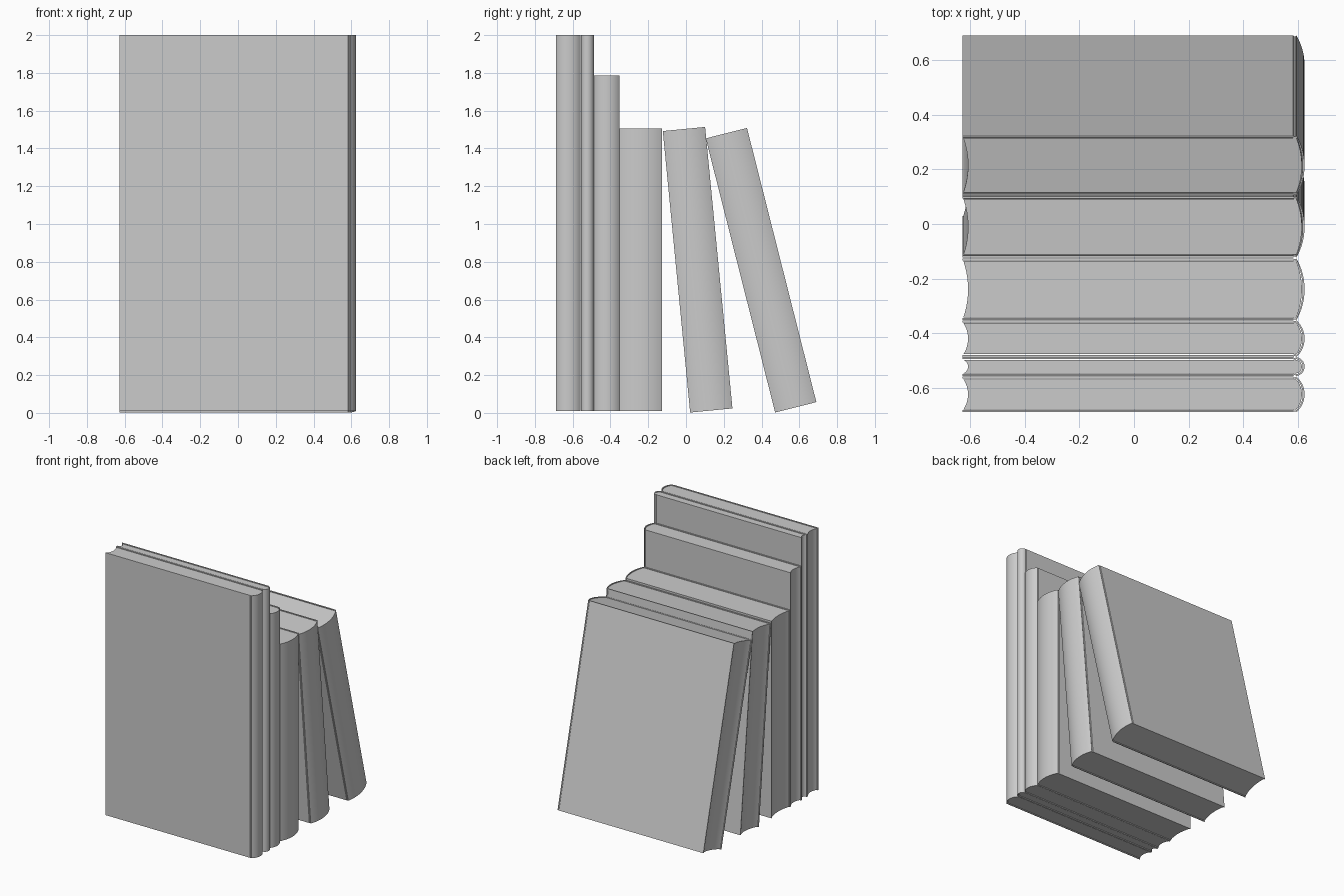
import bpy, bmesh, math

if "Cube" in bpy.data.objects:
    bpy.data.objects.remove(bpy.data.objects["Cube"])

BACK, HINGE, SAG, BOARD = -0.628, 0.595, 0.03, 0.007
N = 16


def arc(x, half, sag, n=N):
    """Circular arc bulging to +x, running from y=-half to y=+half."""
    r = (half * half + sag * sag) / (2 * sag)
    a = 2 * math.atan2(sag, half)
    return [(x + sag - r + r * math.cos(t), r * math.sin(t))
            for t in (-a + 2 * a * i / n for i in range(n + 1))]


def prism(name, outer, inner, z0, z1, closed, matrix):
    """Extrude the strip between two matching polylines from z0 to z1."""
    bm = bmesh.new()
    rings = [[bm.verts.new((x, y, z)) for x, y in line]
             for line, z in ((outer, z0), (inner, z0), (inner, z1), (outer, z1))]
    for i in range(len(outer) - 1):
        for k in range(4):
            a, b = rings[k], rings[(k + 1) % 4]
            bm.faces.new((a[i], a[i + 1], b[i + 1], b[i]))
    if closed:
        for i in (0, -1):
            bm.faces.new([ring[i] for ring in rings])
    bmesh.ops.recalc_face_normals(bm, faces=bm.faces)
    mesh = bpy.data.meshes.new(name)
    bm.to_mesh(mesh)
    bm.free()
    ob = bpy.data.objects.new(name, mesh)
    bpy.context.collection.objects.link(ob)
    ob.location, ob.rotation_euler = matrix
    bpy.ops.object.select_all(action='DESELECT')
    ob.select_set(True)
    bpy.context.view_layer.objects.active = ob
    bpy.ops.object.shade_smooth_by_angle(angle=math.radians(30))


def book(index, y, z, thick, height, tilt=0):
    """One book; (y, z) is its lower front corner, spine towards +x."""
    h, t = thick / 2, math.radians(tilt)
    place = ((0, y + h * math.cos(t), z + h * math.sin(t)), (t, 0, 0))

    # cover boards with a shallow hinge groove, wrapped round the spine
    def side(half):
        g = half - 0.003
        return [(BACK, half), (HINGE - 0.012, half), (HINGE - 0.008, g),
                (HINGE - 0.004, g)]

    def wrap(half, sag):
        s = side(half)
        return [(x, -v) for x, v in s] + arc(HINGE, half, sag) + s[::-1]

    prism(f"book_{index}_cover", wrap(h, SAG), wrap(h - BOARD, SAG - BOARD),
          0, height, True, place)

    # page block: hollow fore edge, rounded back
    p = h - BOARD - 0.003
    fore, back = arc(BACK + 0.003, p, 0.017), arc(HINGE, p, SAG - BOARD - 0.003)
    prism(f"book_{index}_pages", fore, back, 0.004, height - 0.004, True, place)


# upright books, then two leaning ones
book(1, -0.689, 0.01, 0.130, 1.99)
book(2, -0.557, 0.01, 0.069, 1.99)
book(3, -0.487, 0.01, 0.134, 1.776)
book(4, -0.352, 0.01, 0.226, 1.495)
book(5, 0.022, 0.002, 0.225, 1.497, 5.55)
book(6, 0.472, 0.002, 0.225, 1.497, 14.2)
